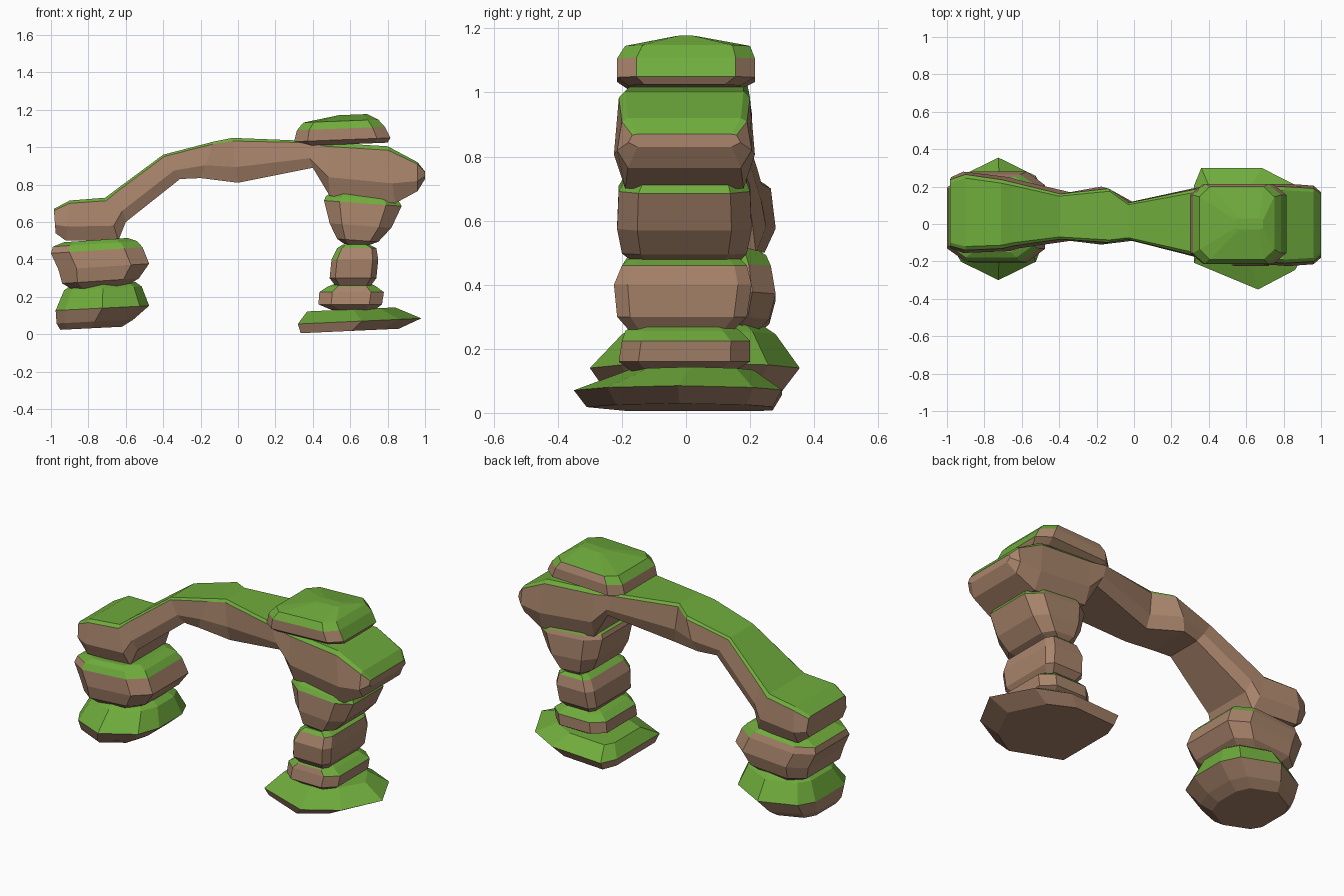
import bpy
import bmesh

default_cube = bpy.data.objects.get("Cube")
if default_cube:
    bpy.data.objects.remove(default_cube, do_unlink=True)


def make_material(name, colour):
    material = bpy.data.materials.new(name)
    material.use_nodes = True
    material.diffuse_color = colour
    shader = material.node_tree.nodes["Principled BSDF"]
    shader.inputs["Base Color"].default_value = colour
    shader.inputs["Roughness"].default_value = 0.9
    return material


ROCK = make_material("brown rock", (0.40, 0.235, 0.15, 1))
MOSS = make_material("green moss", (0.16, 0.41, 0.045, 1))


def loft(name, rings, moss_limit):
    """Skin a closed body through rings of points; upward faces get moss."""
    bm = bmesh.new()
    loops = [[bm.verts.new(point) for point in ring] for ring in rings]
    count = len(loops[0])
    for lower, upper in zip(loops, loops[1:]):
        for i in range(count):
            j = (i + 1) % count
            bm.faces.new((lower[i], lower[j], upper[j], upper[i]))
    bm.faces.new(loops[0][::-1])
    bm.faces.new(loops[-1])
    bmesh.ops.recalc_face_normals(bm, faces=bm.faces[:])
    bm.normal_update()
    for face in bm.faces:
        face.smooth = False
        face.material_index = int(face.normal.z > moss_limit)
    mesh = bpy.data.meshes.new(name)
    bm.to_mesh(mesh)
    bm.free()
    mesh.materials.append(ROCK)
    mesh.materials.append(MOSS)
    part = bpy.data.objects.new(name, mesh)
    bpy.context.collection.objects.link(part)
    return part


def chamfered(cut_x, cut_y):
    """Unit rectangle outline with its four corners cut off."""
    a, b = cut_x, cut_y
    return [(a, 0), (1 - a, 0), (1, b), (1, 1 - b),
            (1 - a, 1), (a, 1), (0, 1 - b), (0, b)]


def stone(name, layers, outline, tilt=0.0, moss_limit=0.45):
    """Stack an outline in layers of (z, x0, x1, y0, y1), tilted along x."""
    x_low = min(layer[1] for layer in layers)
    x_high = max(layer[2] for layer in layers)
    middle, span = (x_low + x_high) / 2, x_high - x_low
    rings = []
    for z, x0, x1, y0, y1 in layers:
        ring = []
        for u, v in outline:
            x = x0 + u * (x1 - x0)
            y = y0 + v * (y1 - y0)
            ring.append((x, y, z + tilt * (x - middle) / span))
        rings.append(ring)
    return loft(name, rings, moss_limit)


BLOCK = chamfered(0.12, 0.1)
ROUNDED = chamfered(0.2, 0.15)

# Pillar on the low side
stone("low_pillar_base", [
    (.035, -.95, -.62, -.20, .25),
    (.07, -.97, -.56, -.25, .30),
    (.14, -.975, -.475, -.30, .355),
    (.245, -.93, -.515, -.20, .28),
    (.272, -.89, -.55, -.16, .24)],
    [(0, .28), (.1, .15), (.5, 0), (.9, .15), (1, .35),
     (1, .68), (.9, .85), (.5, 1), (.1, .85), (0, .7)],
    tilt=.025, moss_limit=.25)

stone("low_pillar_middle", [
    (.24, -.87, -.61, -.14, .21),
    (.285, -.94, -.53, -.19, .26),
    (.36, -.96, -.475, -.205, .28),
    (.45, -1.0, -.51, -.20, .265),
    (.485, -.99, -.54, -.18, .25),
    (.505, -.93, -.59, -.15, .22)],
    ROUNDED, tilt=.035)

# Pillar on the high side
stone("high_pillar_base", [
    (.02, .335, .86, -.31, .27),
    (.07, .32, .98, -.35, .30),
    (.135, .37, .84, -.18, .21)],
    [(0, .22), (.52, 0), (.82, .16), (1, .5),
     (.82, .86), (.55, 1), (.06, 1), (0, .85)],
    tilt=.04 * -1 + .07, moss_limit=.3)

stone("high_pillar_lower", [
    (.13, .50, .73, -.17, .15),
    (.16, .43, .77, -.21, .20),
    (.225, .435, .78, -.20, .20),
    (.255, .48, .74, -.19, .17),
    (.27, .52, .71, -.17, .15)],
    ROUNDED)

stone("high_pillar_middle", [
    (.26, .52, .71, -.18, .15),
    (.30, .49, .74, -.215, .19),
    (.40, .50, .75, -.225, .205),
    (.46, .53, .74, -.20, .19),
    (.48, .56, .70, -.18, .17)],
    BLOCK)

stone("high_pillar_upper", [
    (.475, .57, .69, -.17, .17),
    (.50, .53, .75, -.20, .19),
    (.58, .49, .82, -.215, .205),
    (.70, .46, .875, -.21, .20),
    (.725, .47, .86, -.195, .19),
    (.755, .52, .80, -.17, .17)],
    ROUNDED, tilt=-.03)

# Flat stone resting on the arch
stone("cap_stone", [
    (1.015, .33, .80, -.18, .17),
    (1.04, .30, .815, -.215, .215),
    (1.10, .315, .785, -.215, .215),
    (1.14, .35, .75, -.19, .20),
    (1.172, .54, .69, -.03, .03)],
    chamfered(.14, .14), tilt=.02)

# Arch: cross-sections as (top x, top z, bottom x, bottom z, front y, back y)
arch_path = [
    (-.985, .67, -.975, .54, -.13, .25),
    (-.90, .715, -.92, .50, -.155, .28),
    (-.71, .73, -.64, .50, -.145, .25),
    (-.65, .775, -.60, .60, -.13, .235),
    (-.40, .96, -.31, .83, -.09, .17),
    (-.13, 1.03, -.20, .835, -.11, .20),
    (-.03, 1.05, 0, .81, -.09, .12),
    (.35, 1.035, .40, .89, -.19, .205),
    (.47, 1.025, .49, .74, -.20, .21),
    (.80, 1.005, .84, .70, -.225, .215),
    (.96, .92, .96, .765, -.215, .205),
    (1.0, .87, 1.0, .83, -.18, .17)]

# Half profile as (share of half width, share of height)
half_profile = [(.84, 1), (.93, .93), (1, .35), (.84, 0)]
profile = half_profile + [(-w, h) for w, h in reversed(half_profile)]

arch_rings = []
for top_x, top_z, low_x, low_z, front, back in arch_path:
    centre, half_width = (front + back) / 2, (back - front) / 2
    arch_rings.append([
        (low_x + h * (top_x - low_x),
         centre + w * half_width,
         low_z + h * (top_z - low_z)) for w, h in profile])
loft("arch", arch_rings, .5)
